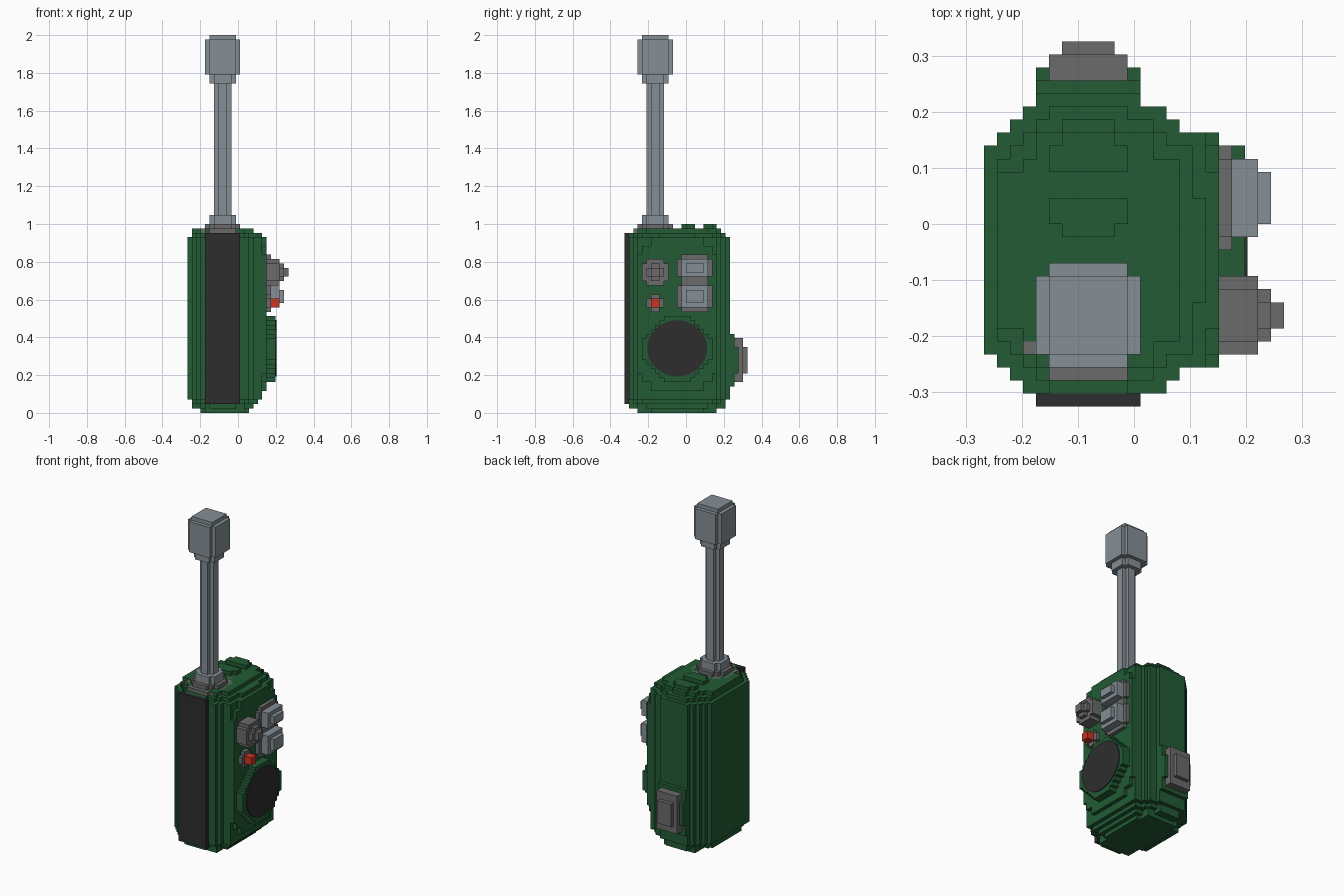
import bpy, bmesh, math
from mathutils import Matrix

if "Cube" in bpy.data.objects:
    bpy.data.objects.remove(bpy.data.objects["Cube"], do_unlink=True)

V = 2 / 86                       # size of one block
OX, OY = -11.5 * V, -14 * V      # corner of the block grid


def material(name, rgb):
    m = bpy.data.materials.new(name)
    m.use_nodes = True
    m.diffuse_color = (*rgb, 1)
    m.node_tree.nodes["Principled BSDF"].inputs["Base Color"].default_value = (*rgb, 1)
    return m


GREEN = material("dark green", (0.016, 0.105, 0.035))
BLACK = material("charcoal", (0.027, 0.027, 0.027))
GREY = material("mid grey", (0.147, 0.145, 0.145))
LIGHT = material("light blue grey", (0.235, 0.275, 0.30))
RED = material("red", (0.60, 0.035, 0.015))


def finish(name, bm, mat):
    me = bpy.data.meshes.new(name)
    bm.to_mesh(me)
    bm.free()
    me.materials.append(mat)
    ob = bpy.data.objects.new(name, me)
    bpy.context.collection.objects.link(ob)
    return ob


def blocks(name, boxes, mat):
    """One clean skin around a union of boxes (x0, x1, y0, y1, z0, z1) in blocks."""
    cuts = [sorted({b[2 * a + s] for b in boxes for s in (0, 1)}) for a in range(3)]
    solid = set()
    for b in boxes:
        r = [range(cuts[a].index(b[2 * a]), cuts[a].index(b[2 * a + 1])) for a in range(3)]
        solid |= {(i, j, k) for i in r[0] for j in r[1] for k in r[2]}
    bm = bmesh.new()
    verts = {}

    def vert(p):
        if p not in verts:
            x, y, z = (cuts[a][p[a]] for a in range(3))
            verts[p] = bm.verts.new((OX + x * V, OY + y * V, z * V))
        return verts[p]

    for c in sorted(solid):
        for a in range(3):
            for side in (0, 1):
                n = list(c)
                n[a] += 2 * side - 1
                if tuple(n) in solid:
                    continue
                quad = []
                for u, w in ((0, 0), (1, 0), (1, 1), (0, 1)):
                    p = list(c)
                    p[a] += side
                    p[(a + 1) % 3] += u
                    p[(a + 2) % 3] += w
                    quad.append(vert(tuple(p)))
                bm.faces.new(quad if side else quad[::-1])
    return finish(name, bm, mat)


def stair(a0, a1, b0, b1, c):
    """Rectangle with corners cut in c steps, as overlapping rectangles."""
    return [(a0 + s, a1 - s, b0 + c - s, b1 - c + s) for s in range(c + 1)]


def post(a0, a1, b0, b1, c, z0, z1):
    return [(*r, z0, z1) for r in stair(a0, a1, b0, b1, c)]


def knob(a0, a1, b0, b1, c, x0, x1):
    return [(x0, x1, *r) for r in stair(a0, a1, b0, b1, c)]


# Body: one stepped plan, shrinking towards the top and bottom
plan = [(0, 18, 4, 20), (1, 17, 3, 21), (2, 15, 2, 22), (3, 14, 1, 23), (4, 12, 1, 24)]
body = []
for n, z0, z1 in ((0, 3, 40), (1, 2, 41), (2, 1, 42), (3, 0, 42)):
    for i0, i1, j0, j1 in plan:
        right = i1 - n if i1 < 18 else 17 - n
        body.append((i0 + n, right, j0 + n, j1 - n, z0, z1))
body += [(1, 15, 6, 18, 1, 42), (5, 11, 1, 23, 1, 41), (4, 13, 3, 21, 0, 42)]
# raised control face on the left side
body += [(16, 18, 3, 21, 9, 36), (16, 18, 4, 20, 7, 38),
         (16, 18, 6, 18, 5, 40), (15, 17, 8, 16, 3, 41)]
blocks("body", body, GREEN)

# Front strip and top ridges
blocks("front_strip", [(4, 12, 0, 1, 2, 41)], BLACK)
blocks("top_ridge_back", [(5, 11, 18, 20, 42, 43), (6, 10, 18, 21, 42, 43)], GREEN)
blocks("top_ridge_front", [(5, 11, 14, 16, 42, 43), (6, 10, 13, 16, 42, 43)], GREEN)

# Antenna
blocks("antenna_collar", post(3, 13, 2, 12, 2, 40, 42) + post(4, 12, 3, 11, 2, 42, 43), GREY)
blocks("antenna", post(5, 11, 4, 10, 1, 43, 45) + post(6, 10, 5, 9, 1, 45, 75), LIGHT)
blocks("antenna_tip", post(5, 11, 4, 10, 1, 75, 86) + post(4, 12, 3, 11, 1, 77, 85)
       + [(5, 11, 4, 10, 77, 86)], LIGHT)

# Speaker: stepped round mount with a smooth disc
blocks("speaker_mount", knob(4, 20, 7, 22, 5, 18, 20), GREEN)
bm = bmesh.new()
bmesh.ops.create_cone(bm, cap_ends=True, segments=32, radius1=1, radius2=1, depth=1)
bm.transform(Matrix.Translation((OX + 20 * V + 0.002, OY + 12 * V, 14.7 * V))
             @ Matrix.Diagonal((0.006, 0.159, 0.149, 1))
             @ Matrix.Rotation(math.pi / 2, 4, "Y"))
finish("speaker_disc", bm, BLACK)

# Two push buttons in frames
for label, z0, z1 in (("lower", 23, 30), ("upper", 30, 36)):
    blocks(label + "_button_frame", knob(12, 20, z0, z1, 1, 18, 19), GREY)
    blocks(label + "_button", knob(13, 19, z0 + 1, z1 - 1, 0, 19, 21)
           + knob(14, 18, z0 + 2, z1 - 2, 0, 21, 22), LIGHT)

# Dial and indicator lamp
blocks("dial", knob(4, 10, 29, 35, 1, 18, 21) + knob(5, 9, 30, 34, 1, 21, 22)
       + knob(6, 8, 31, 33, 0, 22, 23), GREY)
blocks("lamp_base", knob(5, 9, 23, 27, 1, 18, 19), GREY)
blocks("lamp", [(19, 21, 6, 8, 24, 26)], RED)

# Clip on the back
blocks("clip_mount", [(4, 12, 24, 25, 6, 18), (4, 5, 25, 26, 9, 15), (11, 12, 25, 26, 9, 15)], GREEN)
blocks("back_clip", [(5, 11, 25, 27, 7, 17), (6, 10, 27, 28, 9, 15)], GREY)
